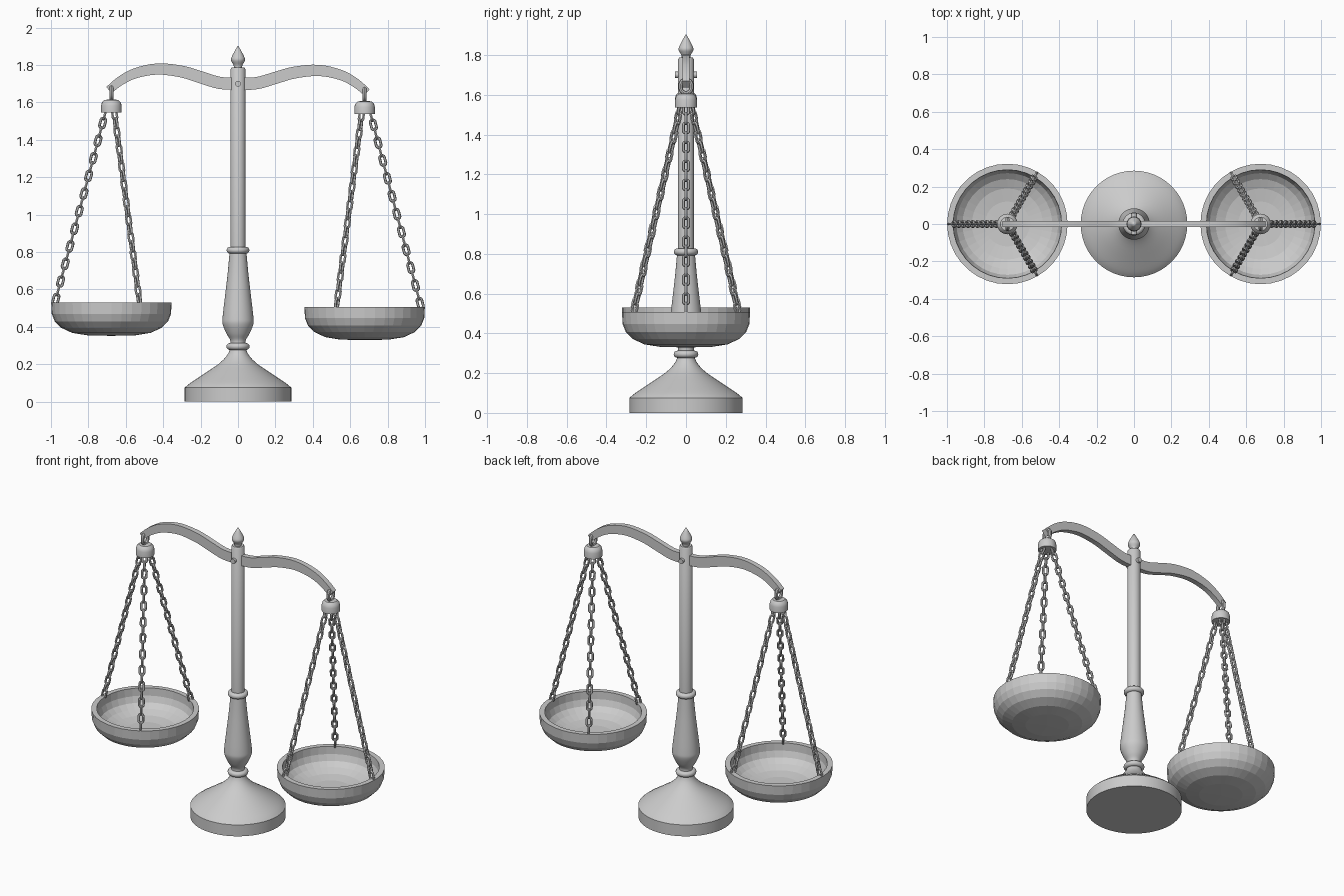
import bpy, bmesh
from math import sin, cos, pi, radians
from mathutils import Vector, Matrix

if "Cube" in bpy.data.objects:
    bpy.data.objects.remove(bpy.data.objects["Cube"])


def finish(name, bm, smooth=True):
    bmesh.ops.remove_doubles(bm, verts=bm.verts, dist=1e-5)
    bmesh.ops.recalc_face_normals(bm, faces=bm.faces)
    me = bpy.data.meshes.new(name)
    bm.to_mesh(me)
    bm.free()
    ob = bpy.data.objects.new(name, me)
    bpy.context.collection.objects.link(ob)
    if smooth:
        bpy.ops.object.select_all(action='DESELECT')
        ob.select_set(True)
        bpy.context.view_layer.objects.active = ob
        bpy.ops.object.shade_smooth_by_angle(angle=radians(35))
    return ob


def spline(pts, n=4):
    """Catmull-Rom curve through the points."""
    p = [Vector(q) for q in pts]
    p = [2 * p[0] - p[1]] + p + [2 * p[-1] - p[-2]]
    out = []
    for a, b, c, d in zip(p, p[1:], p[2:], p[3:]):
        for i in range(n):
            t = i / n
            out.append(0.5 * (2 * b + (c - a) * t + (2 * a - 5 * b + 4 * c - d) * t * t
                              + (3 * b - a - 3 * c + d) * t ** 3))
    return out + [p[-2]]


def lathe(name, profile, loc=(0, 0, 0), seg=40, smooth=True):
    """Revolve (radius, z) points round the z axis."""
    bm = bmesh.new()
    rings = [[bm.verts.new((loc[0] + r * cos(2 * pi * i / seg), loc[1] + r * sin(2 * pi * i / seg), loc[2] + z))
              for i in range(seg)] if r > 1e-6 else [bm.verts.new((loc[0], loc[1], loc[2] + z))]
             for r, z in profile]
    for a, b in zip(rings, rings[1:]):
        for i in range(seg):
            j = (i + 1) % seg
            quad = [a[i % len(a)], a[j % len(a)], b[j % len(b)], b[i % len(b)]]
            bm.faces.new(list(dict.fromkeys(quad)))
    return finish(name, bm, smooth)


def add_link(bm, mat, half_len, half_wid, wire, n=16, m=6):
    """Stadium-shaped chain link in the local xz plane."""
    R, h = half_wid - wire, half_len - half_wid
    grid = []
    for i in range(n):
        a = 2 * pi * (i + 0.5) / n
        row = []
        for k in range(m):
            b = 2 * pi * k / m
            rr = R + wire * cos(b)
            co = Vector((rr * cos(a), wire * sin(b), rr * sin(a) + (h if sin(a) > 0 else -h)))
            row.append(bm.verts.new(mat @ co))
        grid.append(row)
    for i in range(n):
        for k in range(m):
            u, v = grid[i], grid[(i + 1) % n]
            bm.faces.new((u[k], v[k], v[(k + 1) % m], u[(k + 1) % m]))


def chain(name, top, bottom, count=22):
    bm = bmesh.new()
    d = bottom - top
    rot = d.to_track_quat('Z', 'Y').to_matrix().to_4x4()
    half = d.length / count * 0.5 + 0.010
    for i in range(count):
        mat = Matrix.Translation(top + d * ((i + 0.5) / count)) @ rot @ Matrix.Rotation(pi / 2 * (i % 2), 4, 'Z')
        add_link(bm, mat, half, 0.021, 0.0075)
    return finish(name, bm)


# Stand: base, collars, baluster, shaft, finial
curve = spline([(0.285, 0.075), (0.255, 0.1), (0.18, 0.15), (0.1, 0.205), (0.057, 0.25), (0.04, 0.29)])
lathe("base", [(0, 0), (0.285, 0)] + [tuple(v) for v in curve] + [(0, 0.29)], seg=48)
for label, z, r in (("lower_collar", 0.295, 0.062), ("upper_collar", 0.81, 0.061)):
    arc = [(r - 0.018 + 0.018 * cos(a), z + 0.018 * sin(a)) for a in [pi * (i / 8 - 0.5) for i in range(9)]]
    lathe(label, [(0, z - 0.018)] + arc + [(0, z + 0.018)])
body = spline([(0.04, 0.3), (0.042, 0.33), (0.062, 0.365), (0.082, 0.415), (0.082, 0.455),
               (0.07, 0.56), (0.055, 0.69), (0.045, 0.8)])
lathe("baluster", [(0, 0.3)] + [tuple(v) for v in body] + [(0, 0.8)])
lathe("shaft", [(0, 0.79), (0.04, 0.79), (0.04, 1.778), (0.034, 1.787), (0, 1.787)], seg=32)
tip = spline([(0.022, 1.785), (0.024, 1.80), (0.037, 1.825), (0.033, 1.845), (0.015, 1.88)], 3)
lathe("finial", [(0, 1.785)] + [tuple(v) for v in tip] + [(0, 1.905)], seg=24)

# Pivot pin through the shaft
bm = bmesh.new()
bmesh.ops.create_cone(bm, cap_ends=True, segments=16, radius1=0.016, radius2=0.016, depth=0.11,
                      matrix=Matrix.Translation((0, 0, 1.70)) @ Matrix.Rotation(pi / 2, 4, 'X'))
finish("pivot_pin", bm)

# Beam: curved bar swept from a mirrored centre line, slightly tilted
half = [(0, 1.70), (0.1, 1.704), (0.2, 1.733), (0.3, 1.762), (0.43, 1.775), (0.55, 1.751), (0.63, 1.709), (0.69, 1.66)]
line = spline([(-x, z) for x, z in half[:0:-1]] + half)
bm = bmesh.new()
prev = None
for i, p in enumerate(line):
    t = (line[min(i + 1, len(line) - 1)] - line[max(i - 1, 0)]).normalized()
    hh = 0.0325 - 0.011 * abs(p.x / 0.69) ** 3
    n = Vector((-t.y, t.x)) * hh
    sec = [bm.verts.new((q.x, y, q.y)) for q, y in ((p + n, -0.017), (p + n, 0.017), (p - n, 0.017), (p - n, -0.017))]
    if prev:
        for k in range(4):
            bm.faces.new((prev[k], prev[(k + 1) % 4], sec[(k + 1) % 4], sec[k]))
    else:
        bm.faces.new(sec)
    prev = sec
bm.faces.new(prev)
pivot = Vector((0, 0, 1.70))
bmesh.ops.rotate(bm, verts=bm.verts, cent=pivot, matrix=Matrix.Rotation(radians(0.5), 3, 'Y'))
finish("beam", bm)

# Hanging sets: hook ring, cap, three chains and pan on each side
for side, s, dz, rim in (("left", -1, 0.005, 0.53), ("right", 1, -0.003, 0.507)):
    x = 0.677 * s
    bm = bmesh.new()
    add_link(bm, Matrix.Translation((x, 0, 1.645 + dz)) @ Matrix.Rotation(pi / 2, 4, 'Z'), 0.045, 0.038, 0.011, 24, 8)
    finish(side + "_hook_ring", bm)
    lathe(side + "_cap", [(0, 0), (0.055, 0), (0.055, 0.038), (0.05, 0.056), (0.037, 0.068), (0, 0.073)],
          (x, 0, 1.54 + dz), 24)
    lathe(side + "_pan", [(0, -0.178), (0.13, -0.175), (0.21, -0.162), (0.268, -0.135), (0.303, -0.1),
                          (0.319, -0.06), (0.322, 0), (0.29, 0), (0.287, -0.05), (0.272, -0.088),
                          (0.24, -0.115), (0.19, -0.135), (0.12, -0.146), (0, -0.148)], (x, 0, rim), 36, False)
    for k in range(3):
        a = (0 if s > 0 else pi) + k * 2 * pi / 3
        u = Vector((cos(a), sin(a), 0))
        chain(f"{side}_chain_{k + 1}", Vector((x, 0, 1.555 + dz)) + u * 0.028, Vector((x, 0, rim - 0.005)) + u * 0.303)
